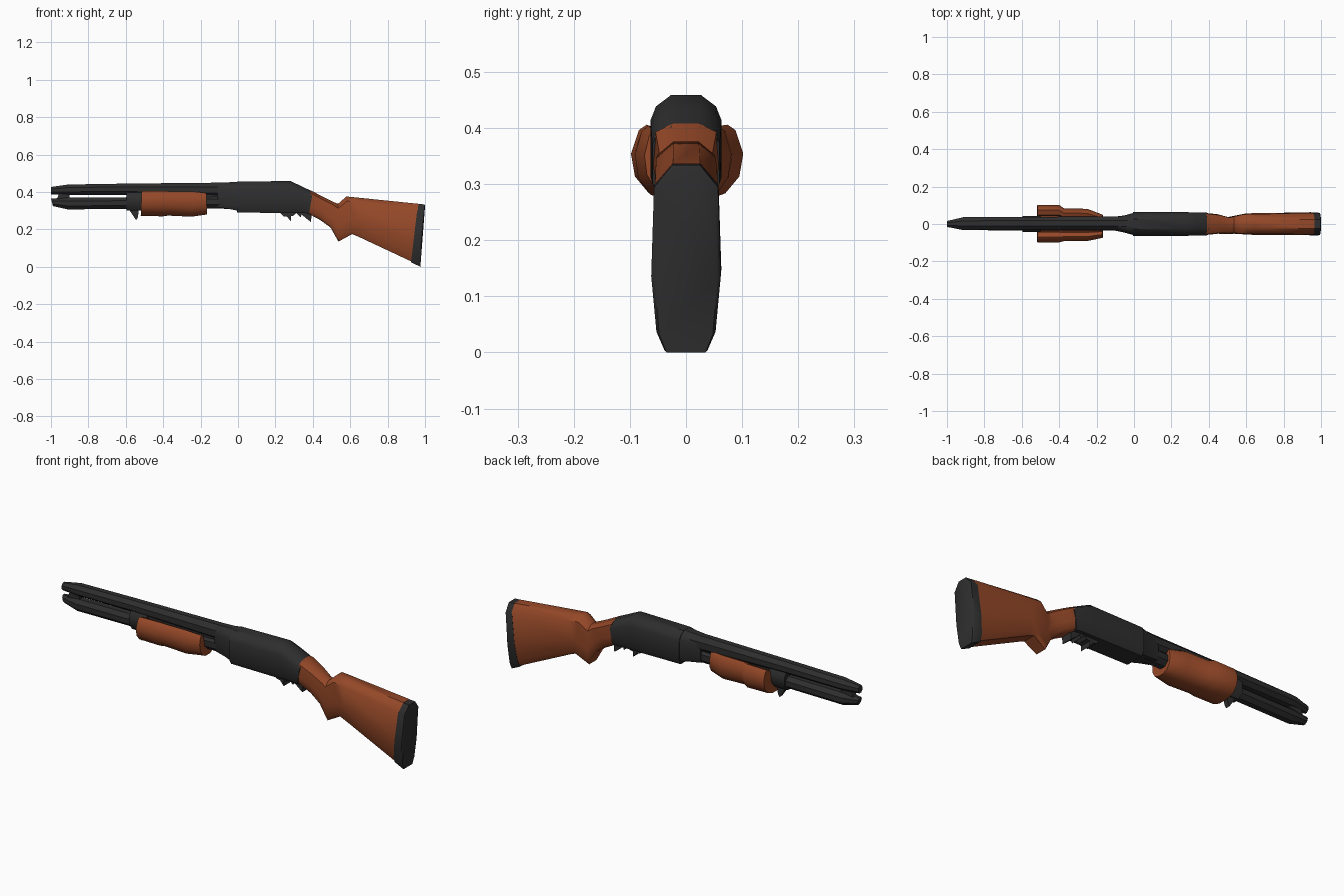
import bpy, bmesh, math


def material(name, color):
    m = bpy.data.materials.new(name)
    m.diffuse_color = (*color, 1)
    return m


STEEL = material("dark steel", (0.027, 0.027, 0.027))
WOOD = material("red brown wood", (0.30, 0.065, 0.021))


def ring(n, power=1.0):
    """Cross-section outline: u across -1..1, v up 0..1; low power is boxier."""
    pts = []
    for i in range(n):
        a = 2 * math.pi * (i + 0.5) / n
        c, s = math.cos(a), math.sin(a)
        pts.append((math.copysign(abs(c) ** power, c),
                    0.5 + 0.5 * math.copysign(abs(s) ** power, s)))
    mu = max(p[0] for p in pts)
    mv = max(p[1] for p in pts) - 0.5
    return [(u / mu, 0.5 + (v - 0.5) * 0.5 / mv) for u, v in pts]


def loft(name, mat, outline, stations, angle=40):
    """Stations: (x at bottom, x at top, z bottom, z top, half width, y centre)."""
    bm = bmesh.new()
    rows = [[bm.verts.new((xb + (xt - xb) * v, yc + u * hw, zb + (zt - zb) * v))
             for u, v in outline] for xb, xt, zb, zt, hw, yc in stations]
    n = len(outline)
    for a, b in zip(rows, rows[1:]):
        for i in range(n):
            j = (i + 1) % n
            bm.faces.new((a[i], a[j], b[j], b[i]))
    bm.faces.new(rows[0][::-1])
    bm.faces.new(rows[-1])
    bmesh.ops.recalc_face_normals(bm, faces=bm.faces)
    return finish(name, mat, bm, angle)


def prism(name, mat, profile, half):
    """Side profile in x, z given a thickness across y."""
    bm = bmesh.new()
    f = bm.faces.new([bm.verts.new((x, -half, z)) for x, z in profile])
    out = bmesh.ops.extrude_face_region(bm, geom=[f])["geom"]
    bmesh.ops.translate(bm, vec=(0, 2 * half, 0),
                        verts=[v for v in out if isinstance(v, bmesh.types.BMVert)])
    bmesh.ops.recalc_face_normals(bm, faces=bm.faces)
    return finish(name, mat, bm, 30)


def finish(name, mat, bm, angle):
    me = bpy.data.meshes.new(name)
    bm.to_mesh(me)
    bm.free()
    me.materials.append(mat)
    ob = bpy.data.objects.new(name, me)
    bpy.context.collection.objects.link(ob)
    bpy.ops.object.select_all(action="DESELECT")
    ob.select_set(True)
    bpy.context.view_layer.objects.active = ob
    bpy.ops.object.shade_smooth_by_angle(angle=math.radians(angle))
    return ob


round8 = ring(8)

# Barrel, tapered at the muzzle
loft("barrel", STEEL, round8, [
    (-1.0, -1.0, 0.388, 0.427, 0.016, 0), (-0.91, -0.91, 0.385, 0.44, 0.034, 0.003),
    (-0.6, -0.6, 0.385, 0.445, 0.034, 0.004), (-0.1, -0.1, 0.37, 0.45, 0.036, 0.004),
    (0.02, 0.02, 0.36, 0.455, 0.045, 0)])

# Magazine tube under the barrel
loft("magazine_tube", STEEL, round8, [
    (-0.99, -1.0, 0.325, 0.365, 0.016, 0), (-0.91, -0.91, 0.307, 0.37, 0.033, 0),
    (-0.6, -0.6, 0.31, 0.372, 0.034, 0), (-0.1, -0.1, 0.312, 0.385, 0.036, 0),
    (0.02, 0.02, 0.305, 0.385, 0.045, 0)])
prism("muzzle_bracket", STEEL, [(-0.97, 0.36), (-0.9, 0.36), (-0.9, 0.395), (-0.955, 0.395)], 0.014)

# Clamp joining tube and barrel, with a small lug below
loft("tube_clamp", STEEL, round8, [
    (-0.595, -0.595, 0.3, 0.41, 0.042, 0), (-0.5, -0.5, 0.3, 0.41, 0.042, 0)])
prism("sling_lug", STEEL, [(-0.585, 0.31), (-0.555, 0.265), (-0.545, 0.25),
                           (-0.535, 0.265), (-0.53, 0.31)], 0.012)
prism("barrel_web", STEEL, [(-0.55, 0.35), (0.0, 0.35), (0.0, 0.41), (-0.55, 0.41)], 0.024)

# Pump grip: open-topped cradle around the tube
half = [(0.4, 0.62), (0.46, 0.92), (0.72, 1.0), (0.86, 0.93), (1.0, 0.62), (0.93, 0.32),
        (0.68, 0.1), (0.3, 0.0)]
cradle = half + [(-u, v) for u, v in half[::-1]]
loft("pump_grip", WOOD, cradle, [
    (-0.52, -0.515, 0.272, 0.404, 0.1, 0.002), (-0.40, -0.40, 0.270, 0.406, 0.1, 0.002),
    (-0.375, -0.375, 0.274, 0.404, 0.088, -0.004), (-0.25, -0.25, 0.268, 0.404, 0.086, -0.005),
    (-0.165, -0.17, 0.28, 0.395, 0.062, -0.012)])

# Receiver: flat sides with a rounded top
body = [(-0.8, 0.0), (0.8, 0.0), (1.0, 0.14), (1.0, 0.74), (0.85, 0.88), (0.42, 1.0),
        (-0.42, 1.0), (-0.85, 0.88), (-1.0, 0.74), (-1.0, 0.14)]
loft("receiver_neck", STEEL, body, [
    (-0.11, -0.11, 0.318, 0.448, 0.036, 0.002), (-0.05, -0.05, 0.31, 0.45, 0.046, 0),
    (0.0, 0.0, 0.3, 0.454, 0.06, 0)])
loft("receiver", STEEL, body, [
    (-0.005, -0.005, 0.29, 0.455, 0.063, 0), (0.28, 0.28, 0.288, 0.459, 0.063, 0),
    (0.34, 0.335, 0.288, 0.433, 0.062, 0), (0.38, 0.40, 0.285, 0.402, 0.06, 0)], 35)

# Trigger remnants below the receiver
prism("trigger", STEEL, [(0.215, 0.3), (0.245, 0.27), (0.262, 0.268), (0.283, 0.243),
                         (0.282, 0.27), (0.3, 0.275), (0.32, 0.3)], 0.03)
prism("trigger_guard_stub", STEEL, [(0.3, 0.3), (0.32, 0.278), (0.335, 0.265), (0.34, 0.28),
                                    (0.37, 0.255), (0.39, 0.24), (0.395, 0.3)], 0.03)

# Wooden stock with pistol grip
butt = [(-0.62, 0.0), (0.62, 0.0), (0.85, 0.1), (1.0, 0.4), (0.92, 0.88), (0.4, 1.0),
        (-0.4, 1.0), (-0.92, 0.88), (-1.0, 0.4), (-0.85, 0.1)]
loft("stock", WOOD, butt, [
    (0.375, 0.39, 0.285, 0.408, 0.059, 0), (0.44, 0.46, 0.25, 0.372, 0.052, 0),
    (0.495, 0.515, 0.21, 0.345, 0.045, -0.008), (0.537, 0.535, 0.135, 0.337, 0.048, -0.004),
    (0.61, 0.58, 0.175, 0.376, 0.056, 0), (0.64, 0.64, 0.163, 0.37, 0.058, 0),
    (0.928, 0.965, 0.028, 0.337, 0.061, 0.001)], 45)

# Butt pad
loft("butt_pad", STEEL, butt, [
    (0.925, 0.962, 0.024, 0.336, 0.062, 0.001), (0.968, 0.998, 0.004, 0.334, 0.062, 0),
    (0.975, 1.0, 0.0, 0.325, 0.056, 0)])
